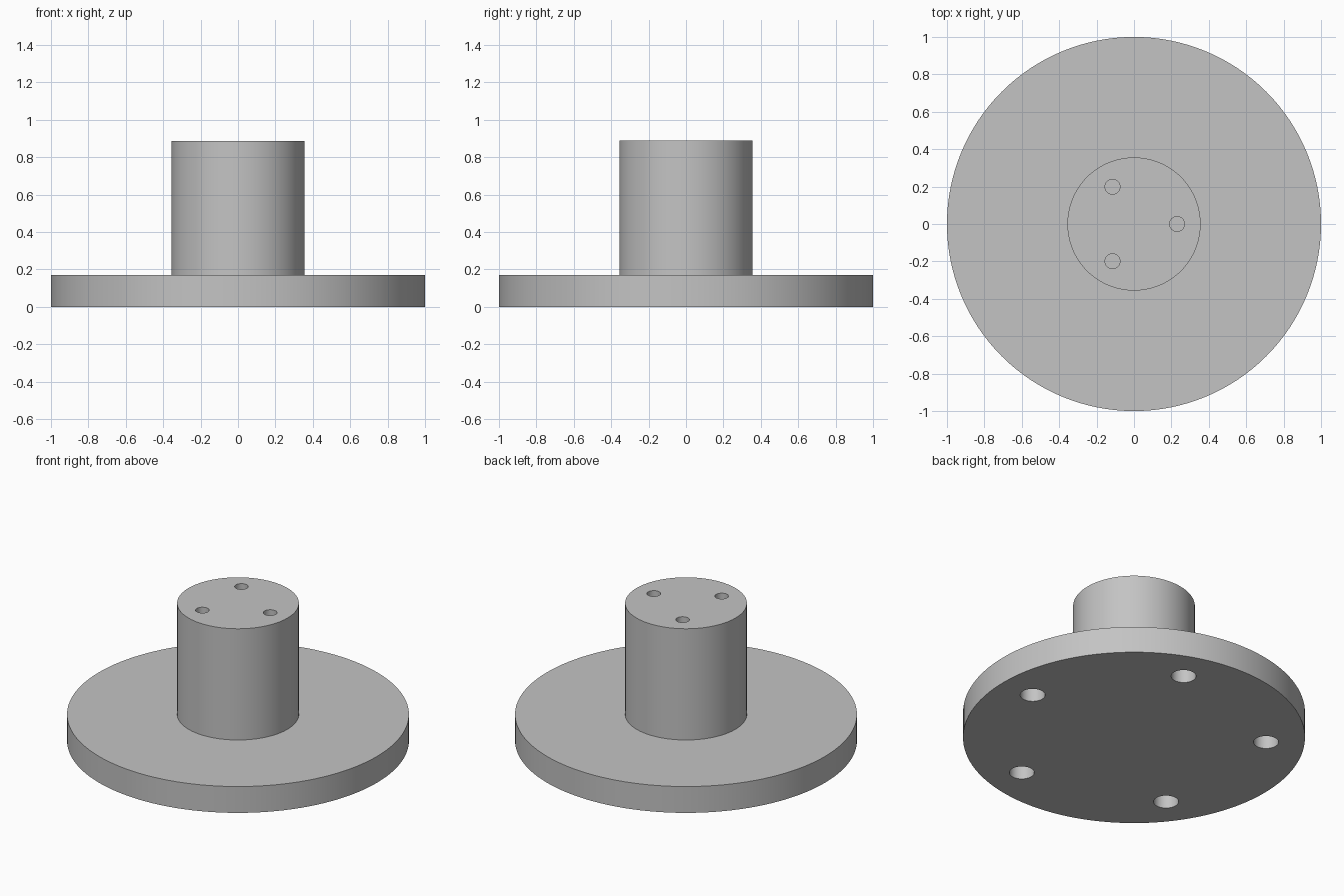
import bpy
import bmesh
from math import pi, cos, sin
from mathutils import Matrix, Vector

cube = bpy.data.objects.get("Cube")
if cube:
    bpy.data.objects.remove(cube, do_unlink=True)

FLANGE_R, FLANGE_TOP = 1.0, 0.17
BOSS_R, BOSS_TOP = 0.356, 0.888

grey = bpy.data.materials.new("plain grey")
grey.use_nodes = True
colour = (0.55, 0.55, 0.55, 1)
grey.diffuse_color = colour
grey.node_tree.nodes["Principled BSDF"].inputs["Base Color"].default_value = colour


def mesh_object(name, bm):
    bmesh.ops.recalc_face_normals(bm, faces=bm.faces)
    mesh = bpy.data.meshes.new(name)
    bm.to_mesh(mesh)
    bm.free()
    mesh.materials.append(grey)
    obj = bpy.data.objects.new(name, mesh)
    bpy.context.collection.objects.link(obj)
    return obj


def lathe(name, profile, steps):
    """Revolve a profile of (radius, height) points; its ends become flat caps."""
    bm = bmesh.new()
    verts = [bm.verts.new((r, 0, z)) for r, z in profile]
    edges = [bm.edges.new(pair) for pair in zip(verts, verts[1:])]
    bmesh.ops.spin(bm, geom=verts + edges, cent=(0, 0, 0), axis=(0, 0, 1),
                   angle=2 * pi, steps=steps, use_merge=True)
    bmesh.ops.remove_doubles(bm, verts=bm.verts, dist=1e-5)
    bmesh.ops.holes_fill(bm, edges=[e for e in bm.edges if e.is_boundary])
    return mesh_object(name, bm)


def hole_ring(name, count, ring, radius, low, high):
    """Cylinders evenly spaced on a ring, used as cutters for blind holes."""
    bm = bmesh.new()
    for i in range(count):
        a = 2 * pi * i / count
        place = Vector((ring * cos(a), ring * sin(a), (low + high) / 2))
        bmesh.ops.create_cone(bm, cap_ends=True, segments=40, radius1=radius,
                              radius2=radius, depth=high - low,
                              matrix=Matrix.Translation(place))
    obj = mesh_object(name, bm)
    obj.hide_render = True
    return obj


# Flange and boss, turned as one solid
body = lathe("flanged_boss", [(FLANGE_R, 0), (FLANGE_R, FLANGE_TOP),
                              (BOSS_R, FLANGE_TOP), (BOSS_R, BOSS_TOP)], 128)

# Blind holes: three in the boss top, five under the flange
cutters = [hole_ring("boss_hole_cutter", 3, 0.23, 0.04, BOSS_TOP - 0.18, BOSS_TOP + 0.1),
           hole_ring("flange_hole_cutter", 5, 0.774, 0.073, -0.1, 0.12)]

bpy.context.view_layer.objects.active = body
body.select_set(True)
for cutter in cutters:
    cut = body.modifiers.new(cutter.name, "BOOLEAN")
    cut.operation = "DIFFERENCE"
    cut.solver = "EXACT"
    cut.object = cutter
    bpy.ops.object.modifier_apply(modifier=cut.name)
    bpy.data.objects.remove(cutter, do_unlink=True)

bpy.ops.object.shade_smooth_by_angle(angle=pi / 6)
